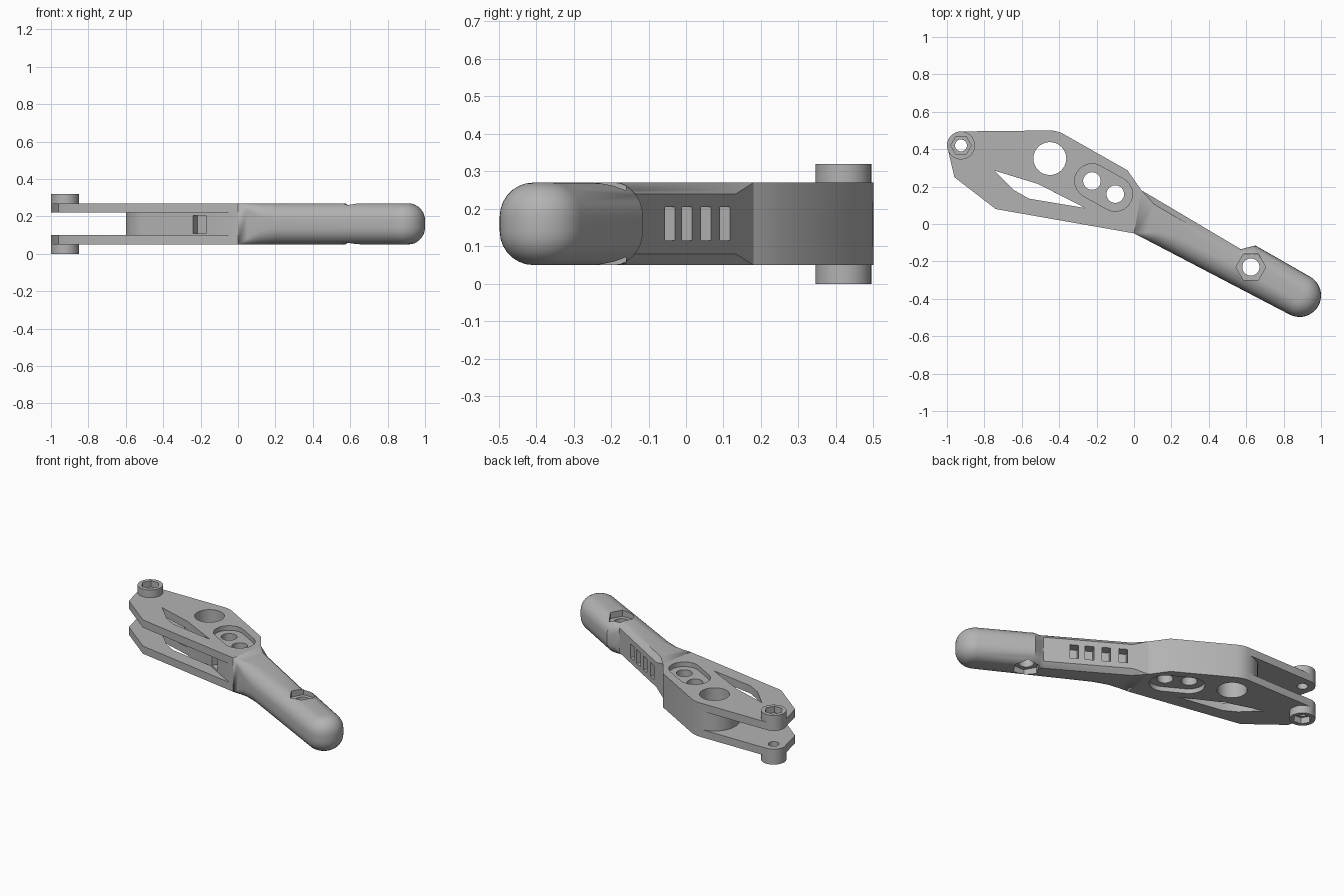
import bpy, bmesh, math
from mathutils import Vector

cube = bpy.data.objects.get("Cube")
if cube:
    bpy.data.objects.remove(cube)

grey = bpy.data.materials.new("plain grey")
grey.use_nodes = True
grey.diffuse_color = (0.45, 0.45, 0.45, 1)
grey.node_tree.nodes["Principled BSDF"].inputs["Base Color"].default_value = (0.45, 0.45, 0.45, 1)

BOTTOM, TOP, WALL = 0.05, 0.27, 0.05


def arc(center, r, a0, a1, n=12):
    angles = [math.radians(a0 + (a1 - a0) * i / n) for i in range(n + 1)]
    return [(center[0] + r * math.cos(a), center[1] + r * math.sin(a)) for a in angles]


def ring(center, r, n=32):
    return arc(center, r, 0, 360, n)[:-1]


def stack(name, levels):
    """Closed solid skinned through matching rings of points."""
    bm = bmesh.new()
    rows = [[bm.verts.new(p) for p in level] for level in levels]
    n = len(rows[0])
    for low, high in zip(rows, rows[1:]):
        for i in range(n):
            j = (i + 1) % n
            bm.faces.new((low[i], low[j], high[j], high[i]))
    bm.faces.new(rows[0][::-1])
    bm.faces.new(rows[-1])
    bmesh.ops.remove_doubles(bm, verts=bm.verts, dist=1e-5)
    bmesh.ops.recalc_face_normals(bm, faces=bm.faces)
    mesh = bpy.data.meshes.new(name)
    bm.to_mesh(mesh)
    bm.free()
    mesh.materials.append(grey)
    obj = bpy.data.objects.new(name, mesh)
    bpy.context.collection.objects.link(obj)
    return obj


def prism(name, outline, z0, z1):
    return stack(name, [[(x, y, z) for x, y in outline] for z in (z0, z1)])


def slot(center, angle, length, depth, z0, z1):
    """Rectangular cutter turned to lie along a wall."""
    c, s = math.cos(angle), math.sin(angle)
    pts = [(center[0] + u * c - v * s, center[1] + u * s + v * c)
           for u, v in ((-length / 2, -depth), (length / 2, -depth),
                        (length / 2, depth), (-length / 2, depth))]
    return prism("cutter", pts, z0, z1)


def cut(obj, cutters):
    for cutter in cutters:
        cutter.hide_render = True
        mod = obj.modifiers.new("cut", "BOOLEAN")
        mod.operation = "DIFFERENCE"
        mod.solver = "EXACT"
        mod.object = cutter
    select(obj)
    for mod in list(obj.modifiers):
        bpy.ops.object.modifier_apply(modifier=mod.name)


def select(obj):
    bpy.ops.object.select_all(action="DESELECT")
    obj.select_set(True)
    bpy.context.view_layer.objects.active = obj


# Key positions
pivot, lightening, grip_bolt = (-0.925, 0.42), (-0.45, 0.35), (0.625, -0.23)
bolt_a, bolt_b = (-0.225, 0.23), (-0.1, 0.16)
neck_low, neck_high, shoulder = (0.0, -0.05), (0.04, 0.18), (-0.035, 0.287)

# Twin fork plates and the core between them
plate_outline = [neck_low, neck_high, shoulder] + arc(lightening, 0.15, 60, 90, 6) \
    + arc(pivot, 0.075, 92, 180) + [(-0.96, 0.25), (-0.74, 0.08)]
core_outline = [neck_low, neck_high, shoulder] + arc(lightening, 0.15, 60, 245, 24) \
    + [(-0.26, 0.085), (-0.03, -0.045)]
plates = [prism("lower_fork_plate", plate_outline, BOTTOM, BOTTOM + WALL),
          prism("upper_fork_plate", plate_outline, TOP - WALL, TOP)]
core = prism("core_block", core_outline, BOTTOM + WALL, TOP - WALL)

# Pivot bosses on the outside of the fork
bosses = [prism("lower_pivot_boss", ring(pivot, 0.075), 0, BOTTOM),
          prism("upper_pivot_boss", ring(pivot, 0.075), TOP, TOP + WALL)]

# Handle: each outline point has an edge size and a flag for flat chamfer
handle_points = [(neck_low, 0, False), ((0.05, -0.076), 0.035, False),
                 ((0.11, -0.107), 0.07, False), ((0.2, -0.154), 0.09, False)]
handle_points += [(p, 0.09, False) for p in arc((0.885, -0.382), 0.115, -117.4, 60, 20)]
handle_points += [((0.65, -0.115), 0.09, False), ((0.6, -0.127), 0.07, False),
                  ((0.572, -0.135), 0.03, True), ((0.12, 0.133), 0.03, True),
                  (neck_high, 0, True)]
spine_start, spine_end = Vector((0, 0.06)), Vector((0.885, -0.382))
spine = spine_end - spine_start


def handle_level(t, upper):
    level = []
    for xy, size, flat in handle_points:
        p = Vector(xy)
        f = max(0, min(1, (p - spine_start).dot(spine) / spine.length_squared))
        inward = (spine_start + spine * f - p).normalized()
        a = t * math.pi / 2
        inset, rise = (t, t) if flat else (1 - math.cos(a), math.sin(a))
        q = p + inward * size * inset
        drop = size * (1 - rise)
        level.append((q.x, q.y, TOP - drop if upper else BOTTOM + drop))
    return level


STEPS = 7
handle = stack("handle_grip", [handle_level(1 - i / STEPS, False) for i in range(STEPS + 1)]
               + [handle_level(i / STEPS, True) for i in range(STEPS + 1)])

# Cutters: round holes, window, slotted recess, hex pockets and vents
through = lambda outline: prism("cutter", outline, -0.1, 0.5)
pivot_hole = through(ring(pivot, 0.032))
big_hole = through(ring(lightening, 0.088))
bolt_holes = [through(ring(b, 0.047)) for b in (bolt_a, bolt_b)]
grip_hole = through(ring(grip_bolt, 0.046))
window = through([(-0.745, 0.285), (-0.64, 0.18), (-0.56, 0.135), (-0.26, 0.085), (-0.513, 0.214)])
recess_outline = arc(bolt_a, 0.092, 61, 241) + arc(bolt_b, 0.092, 241, 421)
recesses = [prism("cutter", recess_outline, -0.1, BOTTOM + 0.03),
            prism("cutter", recess_outline, TOP - 0.03, 0.5)]
grip_hexes = [prism("cutter", ring(grip_bolt, 0.08, 6), -0.1, BOTTOM + 0.04),
              prism("cutter", ring(grip_bolt, 0.08, 6), TOP - 0.04, 0.5)]
pivot_hexes = [prism("cutter", ring(pivot, 0.055, 6), -0.1, 0.04),
               prism("cutter", ring(pivot, 0.055, 6), TOP + 0.01, 0.5)]
panel_angle = math.atan2(-0.315, 0.532)
vents = [slot((0.04 + (0.18 - y) / 0.592, y), panel_angle, 0.052, 0.06, 0.115, 0.205)
         for y in (-0.043, 0.003, 0.053, 0.104)]
core_slot = slot((-0.205, 0.054), math.atan2(-0.13, 0.23), 0.08, 0.05, 0.11, 0.205)

for plate, recess in zip(plates, recesses):
    cut(plate, [pivot_hole, big_hole, window, recess] + bolt_holes)
cut(core, [big_hole, core_slot] + bolt_holes)
for boss, pocket in zip(bosses, pivot_hexes):
    cut(boss, [pivot_hole, pocket])
cut(handle, [grip_hole] + grip_hexes + vents)

for cutter in [o for o in bpy.data.objects if o.name.startswith("cutter")]:
    bpy.data.objects.remove(cutter)

for obj in plates + bosses + [core, handle]:
    select(obj)
    bpy.ops.object.shade_smooth_by_angle(angle=math.radians(30))
